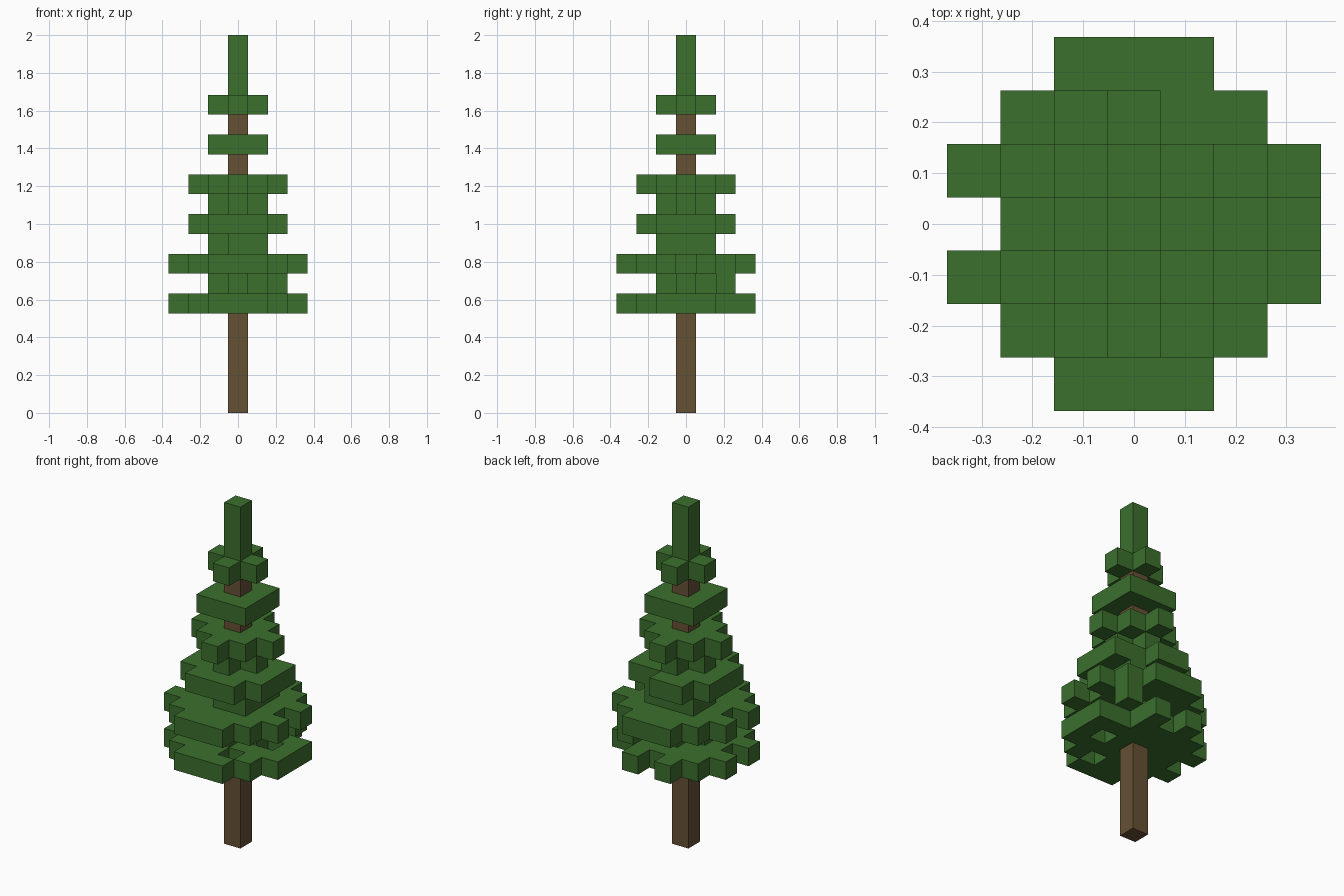
import bpy
import bmesh
from mathutils import Vector

old = bpy.data.objects.get("Cube")
if old:
    bpy.data.objects.remove(old, do_unlink=True)

S = 2 / 19          # edge of one block
TRUNK_TOP = 16      # trunk height in blocks


def material(name, rgb):
    mat = bpy.data.materials.new(name)
    mat.use_nodes = True
    color = (*rgb, 1)
    mat.diffuse_color = color
    mat.node_tree.nodes["Principled BSDF"].inputs["Base Color"].default_value = color
    return mat


green = material("leaf green", (0.045, 0.162, 0.027))
brown = material("bark brown", (0.133, 0.082, 0.034))


def grid(r, keep):
    """Blocks of a square of half-width r that satisfy the rule."""
    span = range(-r, r + 1)
    return {(x, y) for x in span for y in span if keep(abs(x), abs(y))}


# Layer outlines, from widest to narrowest
wide = grid(3, lambda x, y: x + y <= 4)
medium = grid(2, lambda x, y: x + y <= 3)
diamond = grid(2, lambda x, y: x + y <= 2)
square = grid(1, lambda x, y: True)
plus = grid(1, lambda x, y: x + y <= 1)
tip = {(0, 0)}

# Foliage layers by block height, with their gaps
layers = {
    5: wide - {(-3, 0), (0, 3), (2, 0), (1, -2), (2, 2)},
    6: plus | {(2, 2)},
    7: wide - {(-3, 0), (3, 0)},
    8: square - {(-1, -1)},
    9: medium - {(1, 2)},
    10: plus,
    11: diamond,
    13: square,
    15: plus,
    16: tip, 17: tip, 18: tip,
}

trunk_cells = {(0, 0, z) for z in range(TRUNK_TOP)}
leaf_cells = {(x, y, z) for z, cells in layers.items() for x, y in cells} - trunk_cells
directions = [Vector(d) for d in
              ((1, 0, 0), (-1, 0, 0), (0, 1, 0), (0, -1, 0), (0, 0, 1), (0, 0, -1))]


def build(name, cells, solid, mat):
    """Join blocks into one shell, leaving out faces shared with solid blocks."""
    bm = bmesh.new()
    for cell in sorted(cells):
        centre = Vector(cell) + Vector((0, 0, 0.5))
        for n in directions:
            if tuple(int(c) for c in Vector(cell) + n) in solid:
                continue
            u = Vector((n.y, n.z, n.x))
            v = n.cross(u)
            corners = [(centre + (n + u * a + v * b) / 2) * S
                       for a, b in ((-1, -1), (1, -1), (1, 1), (-1, 1))]
            bm.faces.new([bm.verts.new(c) for c in corners])
    bmesh.ops.remove_doubles(bm, verts=bm.verts, dist=S / 100)
    # Merge coplanar block faces into clean flat outlines
    bmesh.ops.dissolve_limit(bm, angle_limit=0.01, verts=bm.verts, edges=bm.edges)
    mesh = bpy.data.meshes.new(name)
    bm.to_mesh(mesh)
    bm.free()
    mesh.materials.append(mat)
    obj = bpy.data.objects.new(name, mesh)
    bpy.context.collection.objects.link(obj)


# Trunk, skirt of branches, and pointed top
build("trunk", trunk_cells, trunk_cells, brown)
tiers = {"lower_branches": (5, 8), "middle_branches": (9, 11),
         "upper_branches": (13, 13), "tree_top": (15, 18)}
for name, (low, high) in tiers.items():
    build(name, {c for c in leaf_cells if low <= c[2] <= high},
          leaf_cells | trunk_cells, green)
